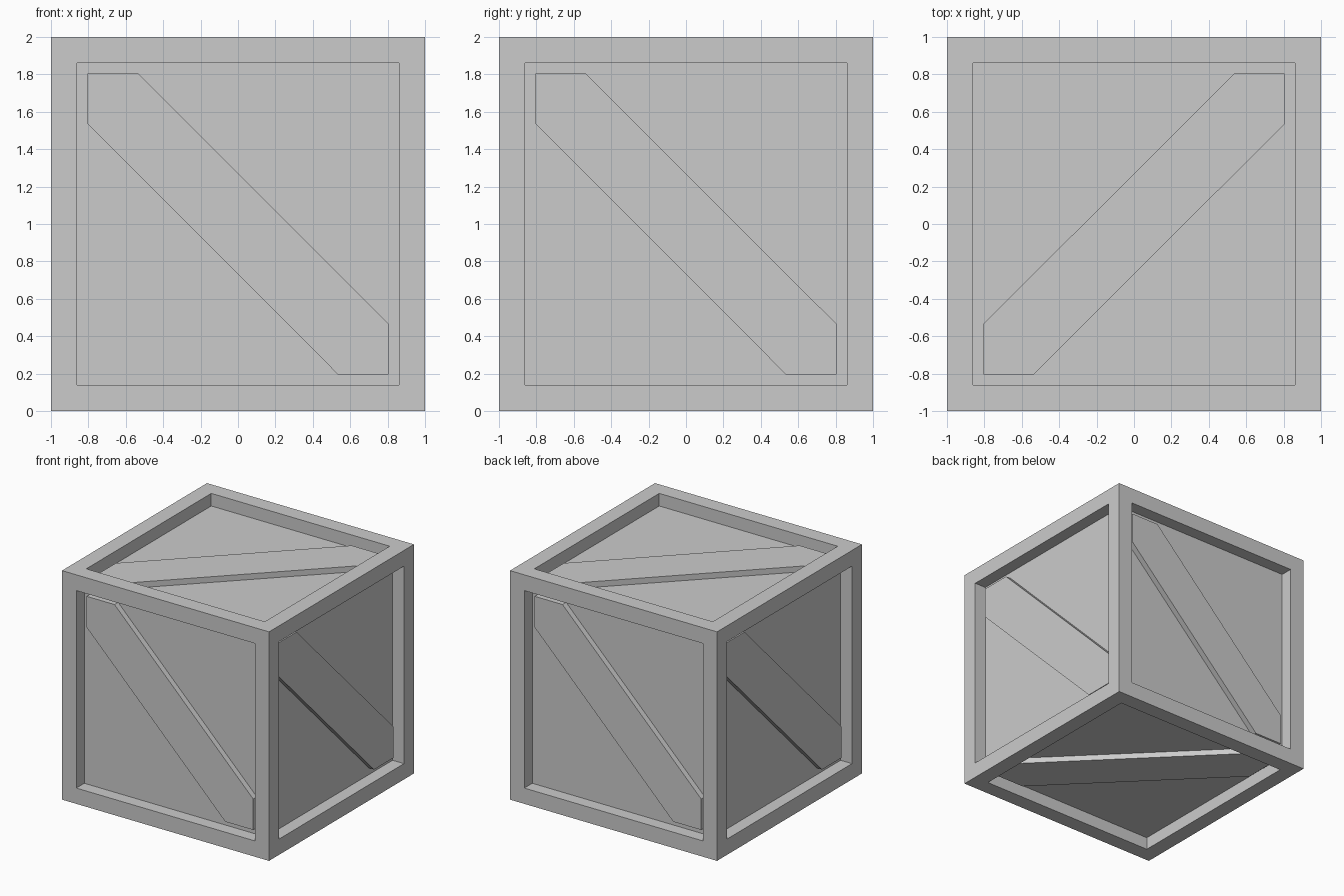
import bpy, bmesh
from math import radians
from mathutils import Matrix, Vector

if "Cube" in bpy.data.objects:
    bpy.data.objects.remove(bpy.data.objects["Cube"])

INNER = 0.805      # half size of each recessed panel
PANEL = 0.89       # panel distance from the crate centre
BRACE = 0.94       # brace surface distance from the crate centre
OFF = 0.27         # brace edge offset from the panel corner
CENTRE = Matrix.Translation((0, 0, 1))


def make_object(name, bm):
    bmesh.ops.recalc_face_normals(bm, faces=bm.faces[:])
    mesh = bpy.data.meshes.new(name)
    bm.to_mesh(mesh)
    bm.free()
    obj = bpy.data.objects.new(name, mesh)
    bpy.context.collection.objects.link(obj)
    return obj


# Crate body: cube with a framed recess on every side
bm = bmesh.new()
bmesh.ops.create_cube(bm, size=2)
panels = bm.faces[:]
bmesh.ops.inset_individual(bm, faces=panels, thickness=1 - INNER)
recessed = bmesh.ops.extrude_discrete_faces(bm, faces=panels)["faces"]
for f in recessed:
    bmesh.ops.translate(bm, verts=f.verts[:], vec=f.normal * (PANEL - 1))
bm.transform(CENTRE)
make_object("crate_body", bm)


# Diagonal brace: six-sided plank, modelled on the front then turned
def brace(name, turn):
    k, c = INNER, INNER - OFF
    outline = [(-k, k), (-k, c), (c, -k), (k, -k), (k, -c), (-c, k)]
    bm = bmesh.new()
    face = bm.faces.new([bm.verts.new((u, -BRACE, v)) for u, v in outline])
    ext = bmesh.ops.extrude_face_region(bm, geom=[face], use_keep_orig=True)
    verts = [g for g in ext["geom"] if isinstance(g, bmesh.types.BMVert)]
    bmesh.ops.translate(bm, verts=verts, vec=Vector((0, BRACE - PANEL, 0)))
    bm.transform(CENTRE @ turn)
    make_object(name, bm)


for i, side in enumerate(("front", "right", "back", "left")):
    brace(side + "_brace", Matrix.Rotation(radians(90 * i), 4, 'Z'))
quarter = Matrix.Rotation(radians(90), 4, 'Z')
brace("top_brace", quarter @ Matrix.Rotation(radians(-90), 4, 'X'))
brace("bottom_brace", quarter @ Matrix.Rotation(radians(90), 4, 'X'))
